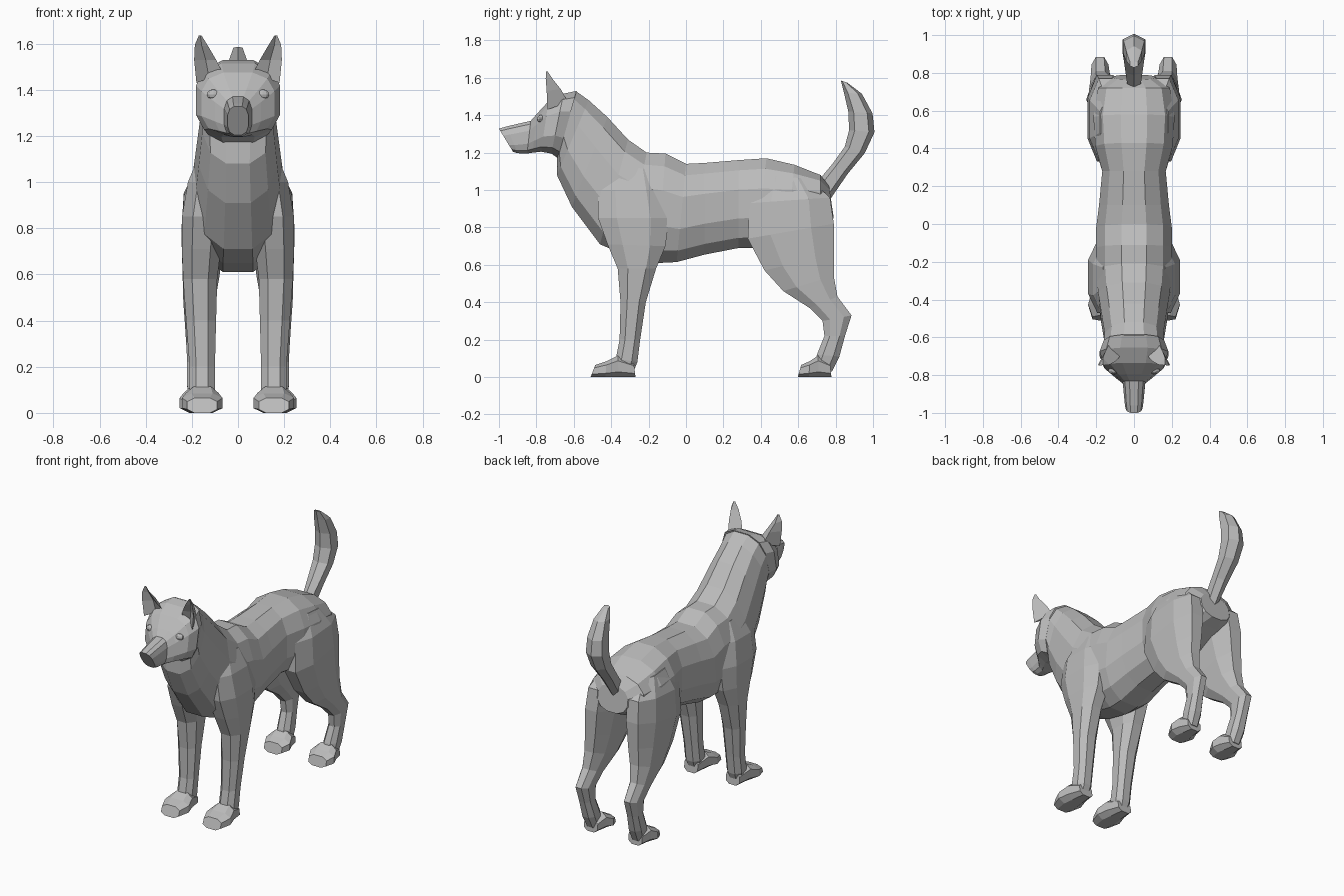
import bpy, bmesh, math
from mathutils import Vector

fur = bpy.data.materials.new("grey_fur")
fur.diffuse_color = (0.5, 0.5, 0.5, 1)


def finish(name, bm, mirror):
    bmesh.ops.recalc_face_normals(bm, faces=bm.faces)
    me = bpy.data.meshes.new(name)
    bm.to_mesh(me)
    bm.free()
    me.materials.append(fur)
    ob = bpy.data.objects.new(name, me)
    bpy.context.collection.objects.link(ob)
    if mirror:
        ob.modifiers.new("mirror", 'MIRROR')
    return ob


def skin(bm, rings, caps=True):
    n = len(rings[0])
    for a, b in zip(rings, rings[1:]):
        for i in range(n):
            j = (i + 1) % n
            bm.faces.new((a[i], a[j], b[j], b[i]))
    if caps:
        bm.faces.new(rings[0])
        bm.faces.new(rings[-1])


def loft(name, rows, n=8, power=0.85, mirror=False):
    """rows: y,z of one edge, y,z of the opposite edge, inner x, outer x."""
    bm = bmesh.new()
    rings = []
    k = math.cos(math.pi / n) ** power
    for ya, za, yb, zb, x0, x1 in rows:
        ring = []
        for i in range(n):
            a = 2 * math.pi * (i + 0.5) / n
            c, s = math.cos(a), math.sin(a)
            c = math.copysign(abs(c) ** power, c) / k
            s = math.copysign(abs(s) ** power, s) / k
            ring.append(bm.verts.new(((x0 + x1) / 2 + c * (x1 - x0) / 2,
                                      (ya + yb) / 2 + s * (ya - yb) / 2,
                                      (za + zb) / 2 + s * (za - zb) / 2)))
        rings.append(ring)
    skin(bm, rings)
    return finish(name, bm, mirror)


def centred(rows):
    return [(*r[:4], -r[4], r[4]) for r in rows]


# torso and neck, from rump to throat
loft("torso_and_neck", centred([
    (0.765, 1.02, 0.79, 0.85, 0.11),
    (0.72, 1.08, 0.72, 0.82, 0.19),
    (0.58, 1.135, 0.54, 0.74, 0.215),
    (0.43, 1.17, 0.38, 0.69, 0.205),
    (0.28, 1.16, 0.28, 0.69, 0.168),
    (0.10, 1.145, 0.10, 0.655, 0.185),
    (0.00, 1.14, -0.05, 0.615, 0.20),
    (-0.11, 1.195, -0.15, 0.61, 0.20),
    (-0.21, 1.20, -0.32, 0.65, 0.20),
    (-0.31, 1.27, -0.46, 0.71, 0.19),
    (-0.42, 1.39, -0.61, 0.91, 0.17),
    (-0.52, 1.48, -0.69, 1.08, 0.155),
    (-0.59, 1.53, -0.69, 1.17, 0.16)]), n=12)

# head and muzzle
loft("head", centred([
    (-0.585, 1.53, -0.685, 1.17, 0.16),
    (-0.655, 1.515, -0.72, 1.195, 0.182),
    (-0.735, 1.475, -0.775, 1.205, 0.158),
    (-0.795, 1.41, -0.82, 1.20, 0.10),
    (-0.83, 1.37, -0.85, 1.195, 0.06),
    (-0.96, 1.34, -0.90, 1.197, 0.05),
    (-1.0, 1.328, -0.925, 1.205, 0.045)]), n=12, power=0.7)

# legs: front edge, rear edge, inner and outer x
loft("front_leg", [
    (-0.40, 1.13, -0.17, 1.11, 0.05, 0.165),
    (-0.47, 1.00, -0.12, 1.00, 0.05, 0.217),
    (-0.47, 0.85, -0.09, 0.85, 0.06, 0.243),
    (-0.42, 0.71, -0.11, 0.70, 0.075, 0.243),
    (-0.365, 0.58, -0.16, 0.58, 0.09, 0.238),
    (-0.35, 0.40, -0.215, 0.40, 0.095, 0.225),
    (-0.355, 0.20, -0.245, 0.20, 0.10, 0.21),
    (-0.375, 0.10, -0.26, 0.08, 0.10, 0.21),
    (-0.39, 0.03, -0.28, 0.03, 0.11, 0.20)], mirror=True)

loft("hind_leg", [
    (0.42, 1.08, 0.66, 1.06, 0.05, 0.18),
    (0.34, 0.93, 0.77, 0.96, 0.05, 0.235),
    (0.33, 0.74, 0.79, 0.82, 0.06, 0.245),
    (0.42, 0.57, 0.79, 0.66, 0.08, 0.24),
    (0.52, 0.46, 0.79, 0.54, 0.10, 0.237),
    (0.66, 0.37, 0.81, 0.43, 0.125, 0.23),
    (0.73, 0.30, 0.885, 0.33, 0.135, 0.225),
    (0.74, 0.22, 0.85, 0.22, 0.135, 0.22),
    (0.70, 0.12, 0.82, 0.11, 0.125, 0.22),
    (0.68, 0.04, 0.78, 0.03, 0.125, 0.21)], mirror=True)

# paws, lofted from heel to toes
for name, heel, mid in (("front_paw", -0.28, 0.155), ("hind_paw", 0.77, 0.165)):
    rows = [(0, 0.08, 0.01, 0.0, 0.05), (-0.085, 0.115, -0.08, 0.0, 0.07),
            (-0.145, 0.085, -0.15, 0.0, 0.088), (-0.205, 0.065, -0.23, 0.0, 0.065)]
    if heel > 0:
        rows = [(a * 0.75, b, c * 0.75, d, w) for a, b, c, d, w in rows]
    loft(name, [(heel + a, b, heel + c, d, mid - w, mid + w)
                for a, b, c, d, w in rows], power=0.75, mirror=True)

# tail
loft("tail", centred([
    (0.725, 1.06, 0.77, 0.96, 0.035),
    (0.79, 1.14, 0.86, 1.09, 0.045),
    (0.855, 1.23, 0.95, 1.20, 0.055),
    (0.88, 1.32, 1.0, 1.31, 0.06),
    (0.875, 1.42, 0.99, 1.41, 0.055),
    (0.85, 1.52, 0.935, 1.515, 0.042),
    (0.83, 1.585, 0.86, 1.575, 0.02)]), n=6)

# ears with a hollow front: inner edge, hollow, outer edge, back
bm = bmesh.new()
ear = [[(0.065, -0.69, 1.47), (0.125, -0.69, 1.45), (0.18, -0.74, 1.43), (0.13, -0.63, 1.47)],
       [(0.095, -0.725, 1.53), (0.14, -0.70, 1.53), (0.19, -0.745, 1.53), (0.15, -0.67, 1.54)],
       [(0.13, -0.745, 1.59), (0.157, -0.725, 1.59), (0.187, -0.75, 1.595), (0.165, -0.71, 1.59)],
       [(0.158, -0.748, 1.635), (0.163, -0.745, 1.635), (0.17, -0.748, 1.635), (0.165, -0.74, 1.635)]]
skin(bm, [[bm.verts.new(p) for p in r] for r in ear])
finish("ear", bm, True)

# eyes
bm = bmesh.new()
bmesh.ops.create_uvsphere(bm, u_segments=10, v_segments=6, radius=1)
bmesh.ops.scale(bm, vec=(0.03, 0.02, 0.022), verts=bm.verts)
bmesh.ops.translate(bm, vec=Vector((0.107, -0.775, 1.38)), verts=bm.verts)
finish("eye", bm, True)
